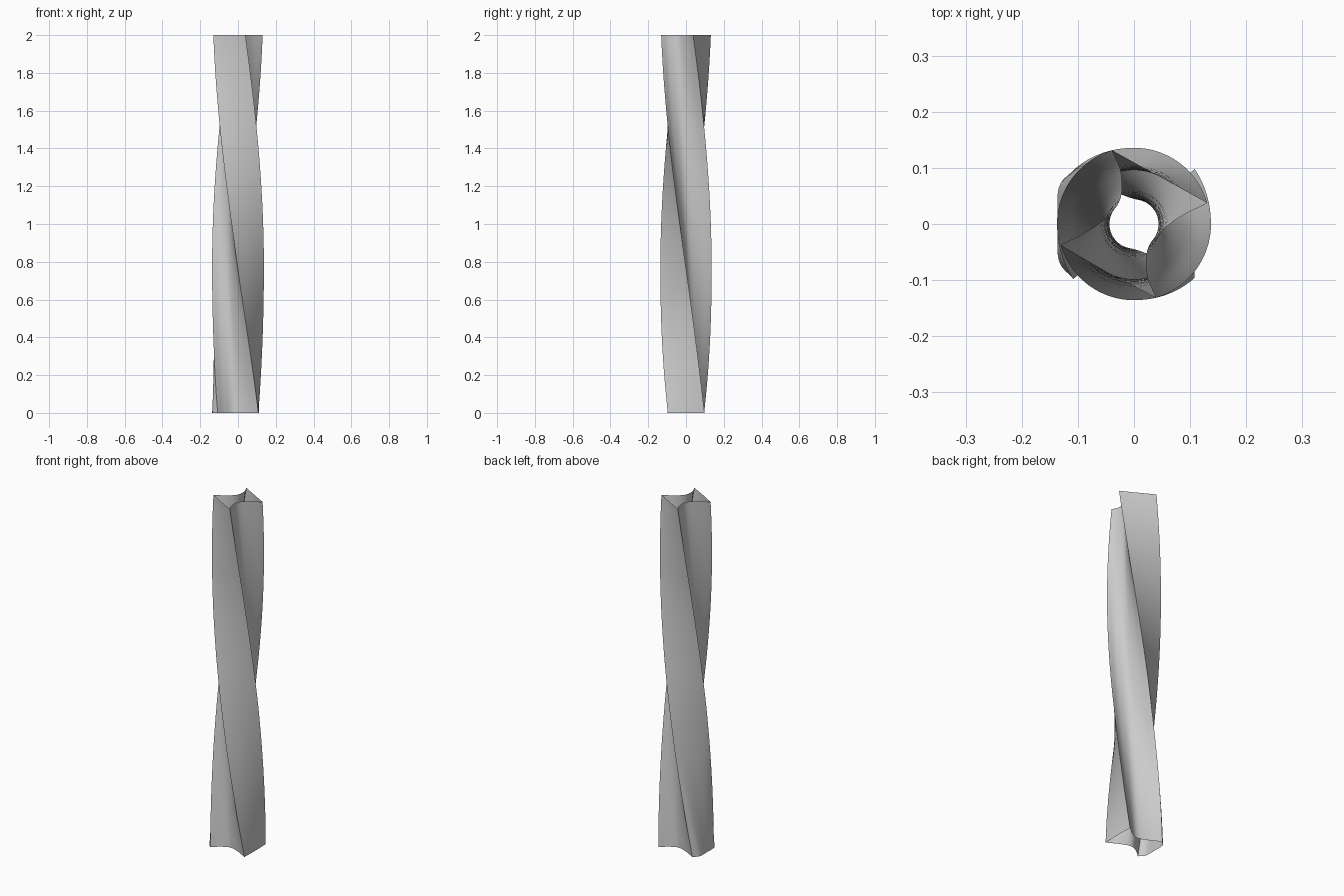
import bpy, bmesh, math
from mathutils import Vector

if "Cube" in bpy.data.objects:
    bpy.data.objects.remove(bpy.data.objects["Cube"])

HEIGHT, TWIST, LEVELS, STEPS = 2.0, math.radians(-119), 64, 6


def spline(pts):
    """Smooth open curve through the points, without its last point."""
    p = [Vector(q) for q in pts]
    p = [2 * p[0] - p[1]] + p + [2 * p[-1] - p[-2]]
    out = []
    for a, b, c, d in zip(p, p[1:], p[2:], p[3:]):
        for i in range(STEPS):
            t = i / STEPS
            out.append(0.5 * (2 * b + (c - a) * t + (2 * a - 5 * b + 4 * c - d) * t * t
                              + (3 * b - a - 3 * c + d) * t ** 3))
    return out


def section(z):
    """Cross-section: two hollow sides, two flat sides; the left one bulges at the foot."""
    f = max(0.0, 1 - z / 0.7) ** 1.5
    w = 0.096 + 0.012 * f
    front = [(-w, -0.098), (-0.068, -0.064), (-0.02, -0.042), (0.04, -0.06), (w, -0.096)]
    right = [(w, -0.096), (w + 0.002, 0), (w, 0.098)]
    back = [(-x, -y) for x, y in front]
    left = [(-w, 0.096), (-w - 0.026 * f, 0.065), (-w - 0.028 * f, 0),
            (-w - 0.026 * f, -0.065), (-w, -0.098)]
    return spline(front) + spline(right) + spline(back) + spline(left)


# Twisted open-ended column shell
bm = bmesh.new()
rings = []
for i in range(LEVELS + 1):
    t = i / LEVELS
    c, s = math.cos(TWIST * t), math.sin(TWIST * t)
    rings.append([bm.verts.new((p.x * c - p.y * s, p.x * s + p.y * c, HEIGHT * t))
                  for p in section(HEIGHT * t)])
for lo, hi in zip(rings, rings[1:]):
    n = len(lo)
    for j in range(n):
        k = (j + 1) % n
        bm.faces.new((lo[j], lo[k], hi[k], hi[j]))

mesh = bpy.data.meshes.new("twisted_column")
bm.to_mesh(mesh)
bm.free()
column = bpy.data.objects.new("twisted_column", mesh)
bpy.context.collection.objects.link(column)

# Smooth sides, sharp corner ridges
bpy.context.view_layer.objects.active = column
column.select_set(True)
bpy.ops.object.shade_smooth_by_angle(angle=math.radians(35))
